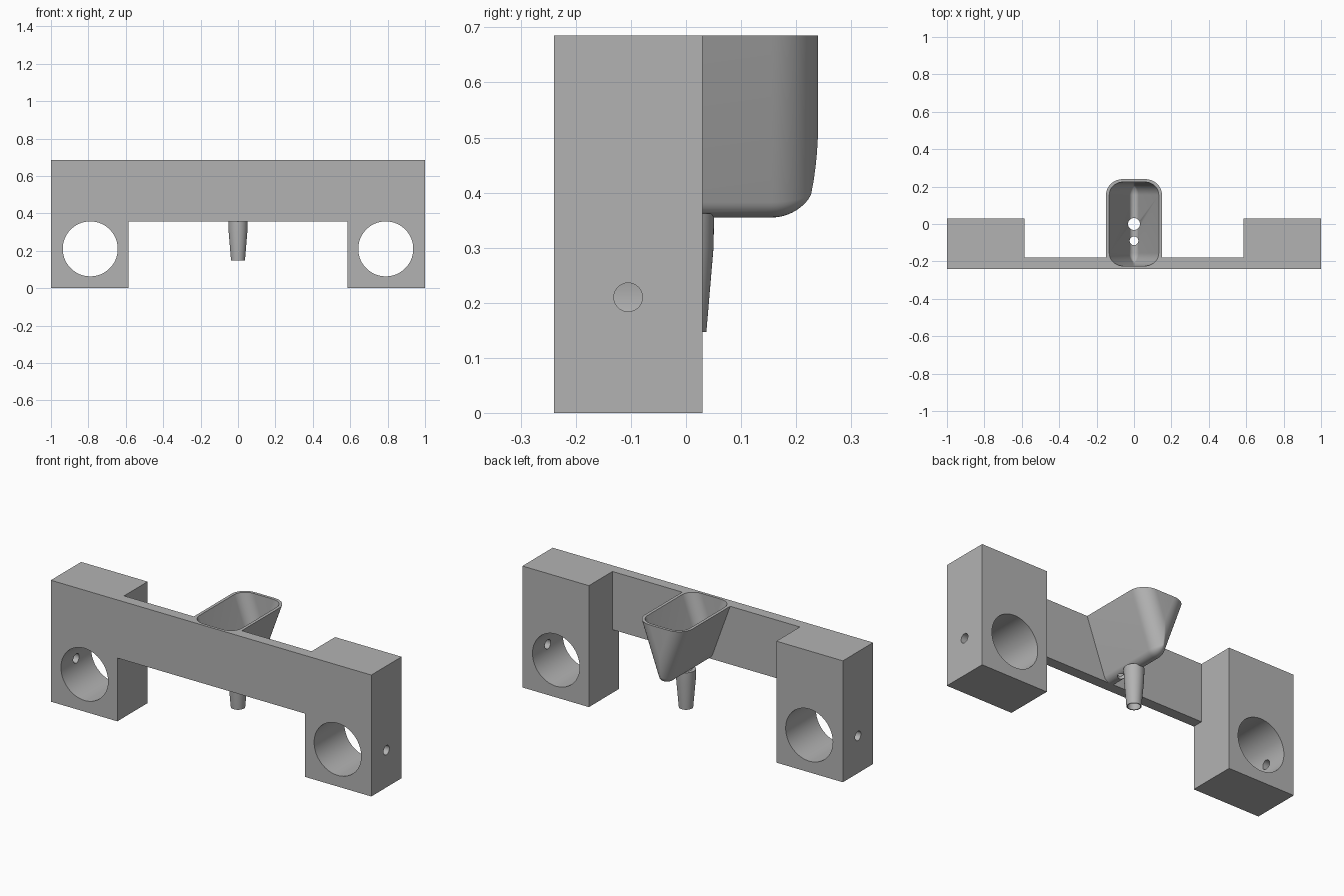
import bpy, bmesh, math
from mathutils import Matrix

if "Cube" in bpy.data.objects:
    bpy.data.objects.remove(bpy.data.objects["Cube"], do_unlink=True)

grey = bpy.data.materials.new("plain grey")
grey.use_nodes = True
grey.diffuse_color = (0.45, 0.45, 0.45, 1)
grey.node_tree.nodes["Principled BSDF"].inputs["Base Color"].default_value = grey.diffuse_color

TOP = 0.685            # top of the whole bracket
BEAM_BACK = -0.18      # back face of the beam
LEAN = math.radians(20)
APEX = 0.274           # where the sloping hopper walls would meet
ROUND = 0.042          # radius of the hopper valley
CORNER = 0.085         # radius of the hopper ends


def finish(name, bm):
    bmesh.ops.recalc_face_normals(bm, faces=bm.faces)
    mesh = bpy.data.meshes.new(name)
    bm.to_mesh(mesh)
    bm.free()
    obj = bpy.data.objects.new(name, mesh)
    bpy.context.collection.objects.link(obj)
    mesh.materials.append(grey)
    return obj


def box(name, x0, x1, y0, y1, z0, z1):
    bm = bmesh.new()
    size = Matrix.Diagonal((x1 - x0, y1 - y0, z1 - z0, 1))
    place = Matrix.Translation(((x0 + x1) / 2, (y0 + y1) / 2, (z0 + z1) / 2))
    bmesh.ops.create_cube(bm, size=1, matrix=place @ size)
    return finish(name, bm)


def cylinder(name, center, radius, depth, axis="Z", segments=64):
    turn = {"X": Matrix.Rotation(math.pi / 2, 4, "Y"),
            "Y": Matrix.Rotation(math.pi / 2, 4, "X"), "Z": Matrix()}[axis]
    bm = bmesh.new()
    bmesh.ops.create_cone(bm, cap_ends=True, segments=segments, radius1=radius,
                          radius2=radius, depth=depth,
                          matrix=Matrix.Translation(center) @ turn)
    return finish(name, bm)


def combine(obj, other, operation, keep=False):
    mod = obj.modifiers.new("cut", "BOOLEAN")
    mod.operation, mod.solver, mod.object = operation, "EXACT", other
    bpy.context.view_layer.objects.active = obj
    bpy.ops.object.modifier_apply(modifier=mod.name)
    if not keep:
        bpy.data.objects.remove(other, do_unlink=True)


def valley_section(inset, z_top, steps=14):
    """V outline with a rounded bottom, moved inwards by inset."""
    apex = APEX + inset / math.sin(LEAN)
    rho = max(ROUND - inset, 0.003)
    mid = apex + rho / math.sin(LEAN)
    half = (z_top - apex) * math.tan(LEAN)
    pts = [(-half, z_top)]
    for i in range(steps + 1):
        a = (math.pi / 2 - LEAN) * (2 * i / steps - 1)
        pts.append((rho * math.sin(a), mid - rho * math.cos(a)))
    return pts + [(half, z_top)]


def trough(name, thick, z_top, front=None, steps=14):
    """Valley along y with rounded ends, or one cut flat at front."""
    r, y_mid = CORNER - thick, 0.24 - CORNER
    arc = [(y_mid + r * math.sin(t), thick + r * (1 - math.cos(t)))
           for t in (math.pi / 2 * i / steps for i in range(steps + 1))]
    if front is None:
        start = [(-y, d) for y, d in reversed(arc)]
    else:
        start = [(front, thick)]
    bm = bmesh.new()
    rings = [[bm.verts.new((x, y, z)) for x, z in valley_section(d, z_top)]
             for y, d in start + arc]
    n = len(rings[0])
    for a, b in zip(rings, rings[1:]):
        for i in range(n):
            j = (i + 1) % n
            bm.faces.new((a[i], a[j], b[j], b[i]))
    bm.faces.new(rings[0])
    bm.faces.new(rings[-1])
    return finish(name, bm)


# Beam with two clamp blocks
bracket = box("bracket", -0.8, 0.8, -0.24, BEAM_BACK, 0.357, TOP)
for side in (-1, 1):
    x0, x1 = sorted((side * 0.585, side))
    combine(bracket, box("clamp_block", x0, x1, -0.24, 0.03, 0, TOP), "UNION")
for side in (-1, 1):
    bore = cylinder("bore", (side * 0.79, -0.1, 0.21), 0.147, 0.6, "Y", 96)
    combine(bracket, bore, "DIFFERENCE")
    screw = cylinder("screw_hole", (side * 0.92, -0.105, 0.21), 0.026, 0.24, "X", 32)
    combine(bracket, screw, "DIFFERENCE")

# Hopper shell, its cavity also notching the beam
hopper = trough("hopper", 0, TOP, front=BEAM_BACK)
cavity = trough("cavity", 0.016, TOP + 0.03)
combine(bracket, cavity, "DIFFERENCE", keep=True)
combine(hopper, cavity, "DIFFERENCE")
for y, radius in ((0, 0.032), (-0.09, 0.023)):
    hole = cylinder("outlet", (0, y, 0.36), radius, 0.14, "Z", 48)
    combine(hopper, hole, "DIFFERENCE")

# Tapered outlet spout, turned from a wall profile
wall = [(0.032, 0.147), (0.037, 0.147), (0.05, 0.3), (0.051, 0.362), (0.032, 0.362)]
bm = bmesh.new()
verts = [bm.verts.new((r, 0, z)) for r, z in wall]
edges = [bm.edges.new((verts[i - 1], verts[i])) for i in range(len(verts))]
bmesh.ops.spin(bm, geom=verts + edges, cent=(0, 0, 0), axis=(0, 0, 1),
               angle=math.tau, steps=48, use_merge=True)
bmesh.ops.remove_doubles(bm, verts=bm.verts, dist=0.0001)
spout = finish("spout", bm)

# Smooth curves, crisp corners
for obj in (bracket, hopper, spout):
    bpy.ops.object.select_all(action="DESELECT")
    obj.select_set(True)
    bpy.context.view_layer.objects.active = obj
    bpy.ops.object.shade_smooth_by_angle(angle=math.radians(30))
